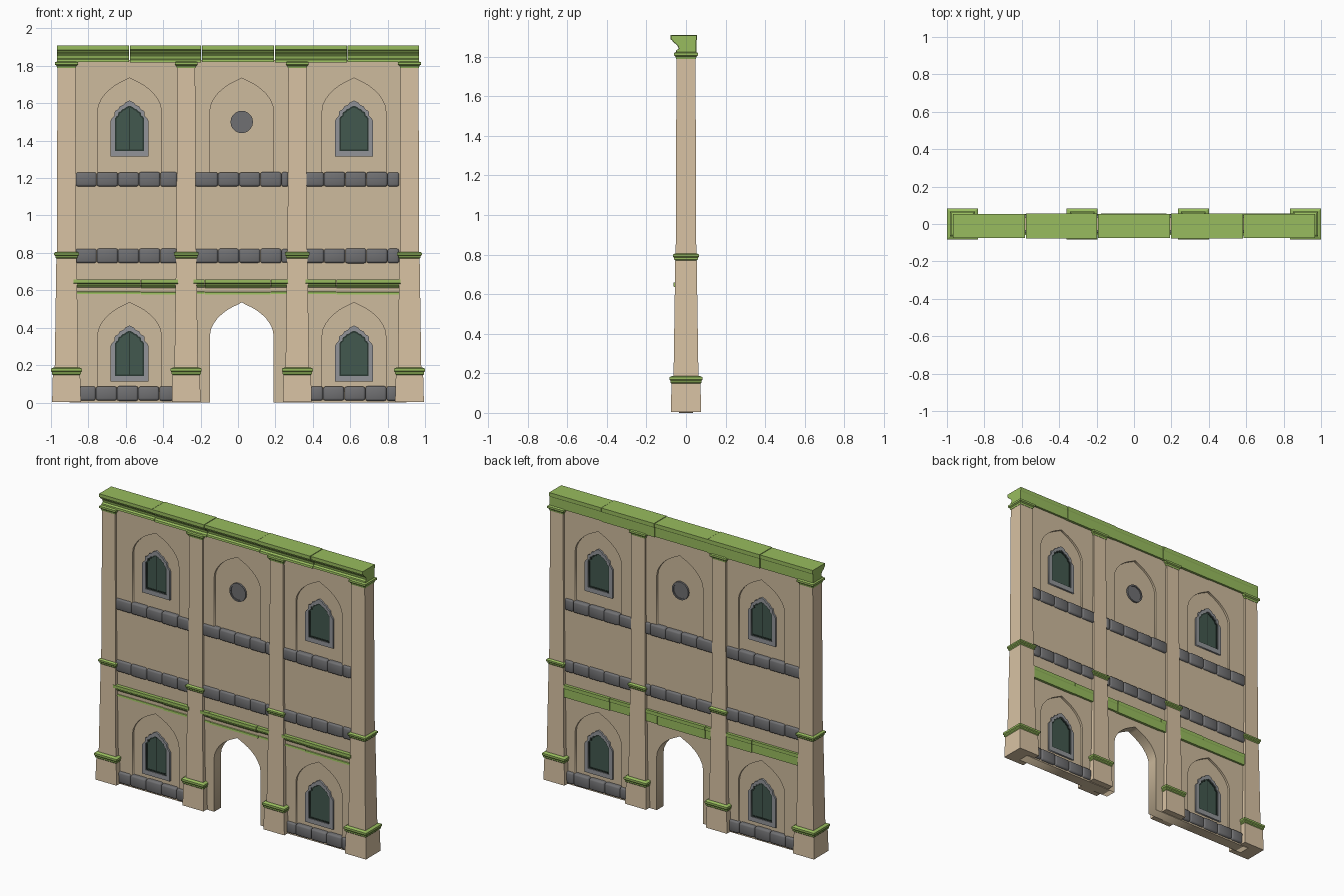
import bpy, bmesh, math, random
from mathutils import Matrix

if "Cube" in bpy.data.objects:
    bpy.data.objects.remove(bpy.data.objects["Cube"])
random.seed(4)


def mat(name, r, g, b):
    m = bpy.data.materials.new(name)
    lin = lambda c: (c / 255 / 12.92) if c < 11 else ((c / 255 + 0.055) / 1.055) ** 2.4
    m.diffuse_color = (lin(r), lin(g), lin(b), 1)
    m.use_nodes = True
    m.node_tree.nodes["Principled BSDF"].inputs["Base Color"].default_value = m.diffuse_color
    return m


WALL = mat("sand_wall", 206, 187, 157)
PILLAR = mat("sand_pillar", 216, 194, 163)
GREEN = mat("green_trim", 152, 188, 94)
STONE = mat("dark_stone", 112, 112, 114)
FRAME = mat("grey_frame", 146, 148, 152)
GLASS = mat("dark_green_glass", 66, 88, 78)
LEAD = mat("glass_bar", 42, 56, 50)


def add(name, mesh, m):
    ob = bpy.data.objects.new(name, mesh)
    bpy.context.collection.objects.link(ob)
    mesh.materials.clear()
    mesh.materials.append(m)
    return ob


def plate(name, loops, half, m):
    """Filled outline in x,z (later loops are holes), thickness +-half in y."""
    cu = bpy.data.curves.new(name, 'CURVE')
    cu.dimensions, cu.fill_mode, cu.extrude = '2D', 'BOTH', half
    for pts in loops:
        sp = cu.splines.new('POLY')
        sp.points.add(len(pts) - 1)
        for p, (x, z) in zip(sp.points, pts):
            p.co = (x, z, 0, 1)
        sp.use_cyclic_u = True
    tmp = bpy.data.objects.new("tmp", cu)
    bpy.context.collection.objects.link(tmp)
    dg = bpy.context.evaluated_depsgraph_get()
    me = bpy.data.meshes.new_from_object(tmp.evaluated_get(dg))
    bpy.data.objects.remove(tmp)
    me.transform(Matrix.Rotation(math.pi / 2, 4, 'X'))
    return add(name, me, m)


def loft(name, cx, rings, m):
    """Stack of square rings (half width, z)."""
    bm = bmesh.new()
    vs = [[bm.verts.new((cx + a * h, b * h, z)) for a, b in ((-1, -1), (1, -1), (1, 1), (-1, 1))]
          for h, z in rings]
    for lo, hi in zip(vs, vs[1:]):
        for i in range(4):
            j = (i + 1) % 4
            bm.faces.new((lo[i], lo[j], hi[j], hi[i]))
    bm.faces.new(vs[0][::-1])
    bm.faces.new(vs[-1])
    me = bpy.data.meshes.new(name)
    bm.to_mesh(me)
    return add(name, me, m)


def extrude_x(name, prof, x0, x1, m):
    """Profile in y,z swept along x."""
    bm = bmesh.new()
    f = bm.faces.new([bm.verts.new((x0, y, z)) for y, z in prof])
    r = bmesh.ops.extrude_face_region(bm, geom=[f])
    bmesh.ops.translate(bm, verts=[v for v in r["geom"] if isinstance(v, bmesh.types.BMVert)],
                        vec=(x1 - x0, 0, 0))
    bmesh.ops.recalc_face_normals(bm, faces=bm.faces)
    me = bpy.data.meshes.new(name)
    bm.to_mesh(me)
    return add(name, me, m)


def mirrored(cx, half):
    """Closed outline from its left half, bottom to apex (apex last)."""
    return [(cx + x, z) for x, z in half] + [(cx - x, z) for x, z in half[-2::-1]]


def arch(cx, z0, top, hw=0.17, rise=0.176):
    curve = ((-1, 0), (-.97, .18), (-.88, .36), (-.76, .52), (-.63, .64), (-.47, .76), (-.31, .85), (-.14, .93), (0, 1))
    return mirrored(cx, [(-hw, z0)] + [(x * hw, top - rise + z * rise) for x, z in curve])


def window_outline(cx, z0, hw, straight, top):
    """Lobed pointed window."""
    lobes = ((-1, 0), (-.93, .12), (-.80, .24), (-.77, .48), (-.60, .56), (-.50, .72), (-.32, .78), (-.22, .9), (0, 1))
    h = top - straight
    return mirrored(cx, [(-hw, z0)] + [(x * hw, straight + z * h) for x, z in lobes])


def circle(cx, cz, r, n=20):
    return [(cx + r * math.cos(2 * math.pi * i / n), cz + r * math.sin(2 * math.pi * i / n)) for i in range(n)]


# Wall with open doorway and arched niches on both faces
BAYS = (-0.58, 0.02, 0.62)
door = arch(0.02, 0.0, 0.535)
outer = [(-0.9, 0), *door, (0.9, 0), (0.9, 1.83), (-0.9, 1.83)]
niches = [(c, 1.2, 1.735) for c in BAYS] + [(c, 0.06, 0.535) for c in (BAYS[0], BAYS[2])]
plate("wall", [outer] + [arch(*n) for n in niches], 0.036, WALL)
for c, z0, top in niches:
    plate("niche_panel", [arch(c, z0 - 0.01, top + 0.012, 0.178)], 0.022, WALL)

# Windows: frame, glass, centre bar
for c in (BAYS[0], BAYS[2]):
    for z in (0.112, 1.315):
        inner = window_outline(c, z + 0.03, 0.077, z + 0.205, z + 0.272)
        plate("window_frame", [window_outline(c, z, 0.102, z + 0.19, z + 0.3), inner], 0.034, FRAME)
        plate("window_rim", [inner, window_outline(c, z + 0.038, 0.069, z + 0.202, z + 0.262)], 0.029, LEAD)
        plate("window_glass", [inner], 0.025, GLASS)
        if c < 0:
            plate("window_bar", [[(c - .003, z + .03), (c + .003, z + .03), (c + .003, z + .26), (c - .003, z + .26)]],
                  0.027, LEAD)

# Round window
plate("round_window_ring", [circle(0.02, 1.5, 0.06), circle(0.02, 1.5, 0.05)], 0.034, STONE)
plate("round_window_disc", [circle(0.02, 1.5, 0.052)], 0.028, STONE)

# Pillars
for cx in (-0.917, -0.277, 0.317, 0.917):
    loft("pillar_base", cx, [(0.077, 0.004), (0.073, 0.15)], PILLAR)
    loft("pillar_base_band", cx, [(0.072, 0.147), (0.078, 0.153), (0.078, 0.162), (0.083, 0.168),
                                  (0.083, 0.181), (0.07, 0.187)], GREEN)
    loft("pillar_lower_shaft", cx, [(0.063, 0.18), (0.054, 0.79)], PILLAR)
    loft("pillar_middle_band", cx, [(0.054, 0.77), (0.06, 0.776), (0.06, 0.784), (0.066, 0.79),
                                    (0.066, 0.8), (0.056, 0.806)], GREEN)
    loft("pillar_upper_shaft", cx, [(0.052, 0.8), (0.048, 1.8)], PILLAR)
    loft("pillar_cap", cx, [(0.05, 1.788), (0.053, 1.8), (0.061, 1.806), (0.061, 1.819), (0.05, 1.824)], GREEN)

# Cornices: moulded front, nearly flat back, split in alternating lengths
MOULD = ((-0.074, 0.088), (-0.074, 0.066), (-0.066, 0.062), (-0.064, 0.056), (-0.05, 0.045), (-0.038, 0.032),
         (-0.036, 0.02), (-0.048, 0.013), (-0.05, 0.0), (0.05, 0.0), (0.05, 0.06), (0.053, 0.066), (0.053, 0.088))


def cornice(name, xs, z0, sy, sz):
    for i, (a, b) in enumerate(zip(xs, xs[1:])):
        k = 1.05 if i % 2 else 1.0
        dz = -0.003 if i % 2 else 0
        extrude_x(name, [(y * k * (sy if y < 0 else 1), z0 + dz + z * sz * k) for y, z in MOULD],
                  a + 0.0015, b - 0.0015, GREEN)


cornice("top_cornice", (-0.97, -0.58, -0.195, 0.195, 0.585, 0.97), 1.82, 1.0, 1.0)
for xs in ((-0.88, -0.52, -0.32), (-0.24, -0.177, 0.176, 0.27), (0.36, 0.525, 0.87)):
    cornice("lower_cornice", xs, 0.58, 0.8, 0.88)


# Stone courses of rounded blocks
def stones(x0, x1, z, first):
    edges = [x0]
    x = x0 + first
    while x < x1 - 0.02:
        edges.append(x)
        x += 0.113
    edges.append(x1)
    for a, b in zip(edges, edges[1:]):
        bm = bmesh.new()
        bmesh.ops.create_cube(bm, size=1)
        h, d = 0.076 + random.uniform(-.003, .003), 0.1 + random.uniform(-.004, .004)
        bmesh.ops.scale(bm, vec=(b - a - 0.001, d, h), verts=bm.verts)
        bmesh.ops.translate(bm, vec=((a + b) / 2, 0, z), verts=bm.verts)
        bmesh.ops.bevel(bm, geom=bm.edges[:], offset=0.011, segments=2, profile=0.5, affect='EDGES')
        me = bpy.data.meshes.new("stone_block")
        bm.to_mesh(me)
        me.shade_smooth()
        add("stone_block", me, STONE)


for z in (1.193, 0.784):
    stones(-0.868, -0.325, z, 0.113)
    stones(-0.23, 0.27, z, 0.123)
    stones(0.36, 0.862, z, 0.1)
stones(-0.85, -0.345, 0.048, 0.09)
stones(0.385, 0.85, 0.048, 0.07)
